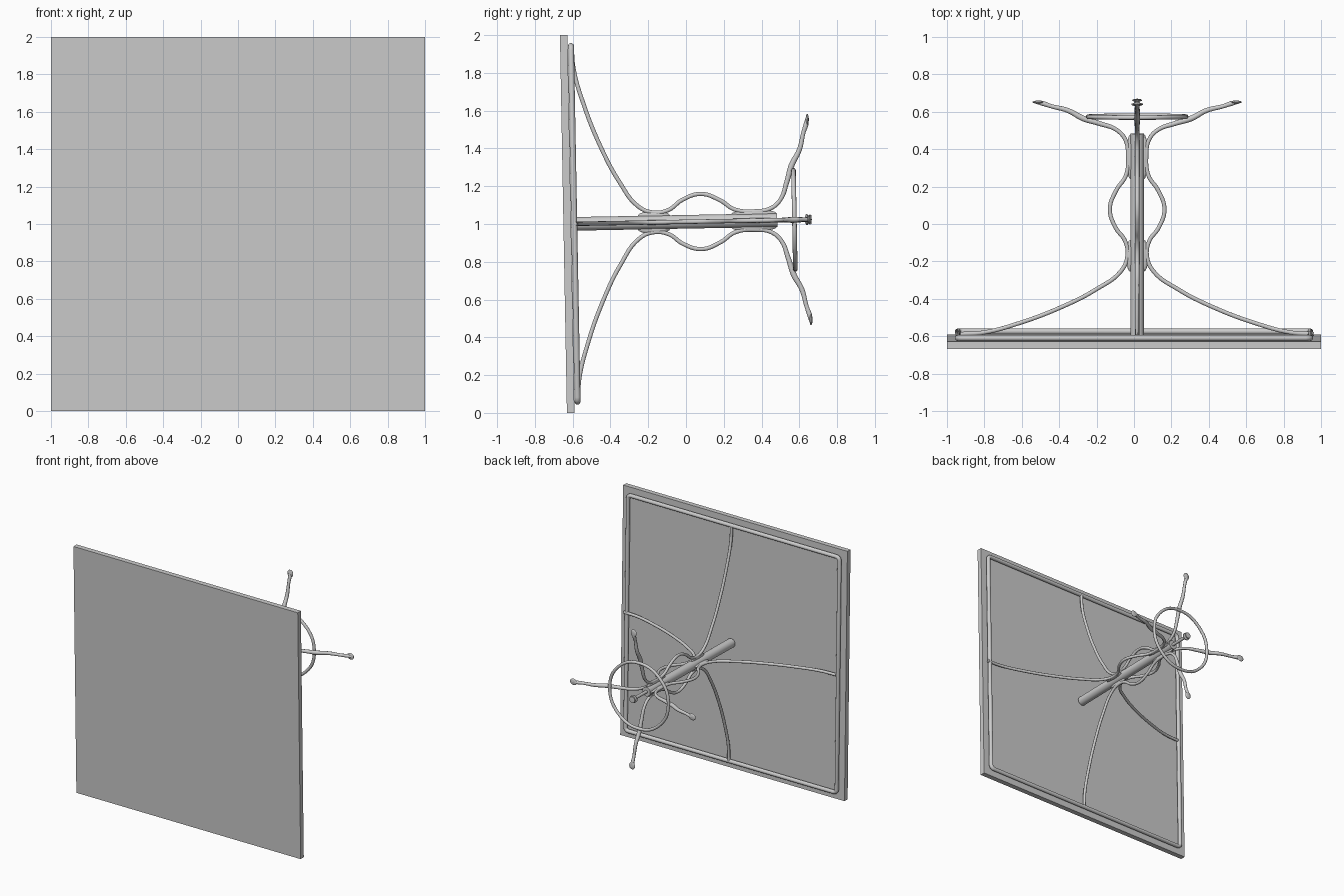
import bpy, bmesh, math
from mathutils import Matrix, Vector

if "Cube" in bpy.data.objects:
    bpy.data.objects.remove(bpy.data.objects["Cube"])

# Everything is built around a straight axis (local y), then tilted about 1 degree
TILT = Matrix.Translation((0, 0, 1.0117)) @ Matrix.Rotation(0.0185, 4, 'X')
AX = 0.017  # sideways offset of the pedestal axis


def finish(ob, m=Matrix.Identity(4), smooth=True):
    ob.data.transform(TILT @ m)
    if smooth:
        bpy.ops.object.select_all(action='DESELECT')
        ob.select_set(True)
        bpy.context.view_layer.objects.active = ob
        bpy.ops.object.shade_smooth_by_angle(angle=math.radians(40))
    return ob


def mesh_object(name, bm, m=Matrix.Identity(4), smooth=True):
    me = bpy.data.meshes.new(name)
    bm.to_mesh(me)
    bm.free()
    ob = bpy.data.objects.new(name, me)
    bpy.context.collection.objects.link(ob)
    return finish(ob, m, smooth)


def tube(name, pts, radius, m=Matrix.Identity(4), closed=False, kind='AUTO', radii=None):
    cu = bpy.data.curves.new(name, 'CURVE')
    cu.dimensions = '3D'
    cu.bevel_depth = radius
    cu.bevel_resolution = 3
    cu.resolution_u = 6
    cu.use_fill_caps = True
    sp = cu.splines.new('BEZIER')
    sp.bezier_points.add(len(pts) - 1)
    for i, (b, p) in enumerate(zip(sp.bezier_points, pts)):
        b.co = p
        b.handle_left_type = b.handle_right_type = kind
        b.radius = radii[i] if radii else 1
    sp.use_cyclic_u = closed
    ob = bpy.data.objects.new(name, cu)
    bpy.context.collection.objects.link(ob)
    bpy.ops.object.select_all(action='DESELECT')
    ob.select_set(True)
    bpy.context.view_layer.objects.active = ob
    bpy.ops.object.convert(target='MESH')
    return finish(bpy.context.view_layer.objects.active, m)


def lathe(name, profile, seg=24):
    # profile holds (radius, y) pairs, spun around the axis
    bm = bmesh.new()
    vs = [bm.verts.new((r, y, 0)) for r, y in profile]
    es = [bm.edges.new(p) for p in zip(vs, vs[1:])]
    bmesh.ops.spin(bm, geom=vs + es, cent=(0, 0, 0), axis=(0, 1, 0),
                   angle=2 * math.pi, steps=seg)
    bmesh.ops.remove_doubles(bm, verts=bm.verts, dist=1e-5)
    bmesh.ops.recalc_face_normals(bm, faces=bm.faces)
    return mesh_object(name, bm, Matrix.Translation((AX, 0, 0)))


def blob(name, loc, size, m):
    bm = bmesh.new()
    bmesh.ops.create_uvsphere(bm, u_segments=16, v_segments=10, radius=1)
    bm.transform(Matrix.Translation(loc) @ Matrix.Diagonal((*size, 1)))
    return mesh_object(name, bm, m)


# Square table top
bm = bmesh.new()
bmesh.ops.create_cube(bm, size=1)
bm.transform(Matrix.Translation((0, -0.629, 0)) @ Matrix.Diagonal((2, 0.04, 2, 1)))
mesh_object("table_top", bm, smooth=False)

# Rim tube with small rounded corners under the top
rim, h, c = [], 0.942, 0.025
for k in range(4):
    a0 = k * math.pi / 2
    sx = 1 if k in (0, 3) else -1
    sz = 1 if k in (0, 1) else -1
    for j in range(4):
        a = a0 + j * math.pi / 6
        rim.append((sx * (h - c) + c * math.cos(a), -0.592, sz * (h - c) + c * math.sin(a)))
tube("under_rim", rim, 0.016, closed=True, kind='VECTOR')

# Central column with its thin end rod and finial
lathe("column", [(0, -0.6), (0.036, -0.6), (0.036, 0.483), (0, 0.483)])
lathe("finial", [(0, 0.47), (0.012, 0.47), (0.012, 0.63), (0.03, 0.636), (0.03, 0.644),
                 (0.012, 0.648), (0.012, 0.655), (0.027, 0.659), (0.024, 0.664), (0, 0.666)])

# Stretcher ring
ring = [(0.262 * math.cos(i * math.pi / 4), 0.574, 0.262 * math.sin(i * math.pi / 4))
        for i in range(8)]
tube("stretcher_ring", ring, 0.012, Matrix.Translation((AX, 0, 0)), closed=True)

# Four bent legs as (distance along axis, distance from axis)
leg = [(-0.588, 0.945), (-0.58, 0.82), (-0.533, 0.64), (-0.44, 0.395), (-0.35, 0.22),
       (-0.25, 0.085), (-0.17, 0.052), (-0.09, 0.065), (-0.02, 0.115), (0.08, 0.146),
       (0.18, 0.112), (0.26, 0.06), (0.37, 0.049), (0.45, 0.063), (0.503, 0.11),
       (0.537, 0.2), (0.565, 0.29), (0.607, 0.37), (0.63, 0.46), (0.645, 0.505), (0.652, 0.54)]
radii = [1] * 15 + [1.2, 1.4, 1.2, 1, 1.2, 0.8]
for k in range(4):
    m = Matrix.Translation((AX, 0, 0)) @ Matrix.Rotation(k * math.pi / 2, 4, 'Y')
    tube(f"leg_{k + 1}", [(0, y, r) for y, r in leg], 0.0115, m, radii=radii)
    blob(f"foot_{k + 1}", (0, 0.652, 0.53), (0.026, 0.008, 0.03), m)
    blob(f"lower_weld_{k + 1}", (0, -0.17, 0.036), (0.013, 0.085, 0.024), m)
    blob(f"upper_weld_{k + 1}", (0, 0.36, 0.036), (0.013, 0.12, 0.022), m)
